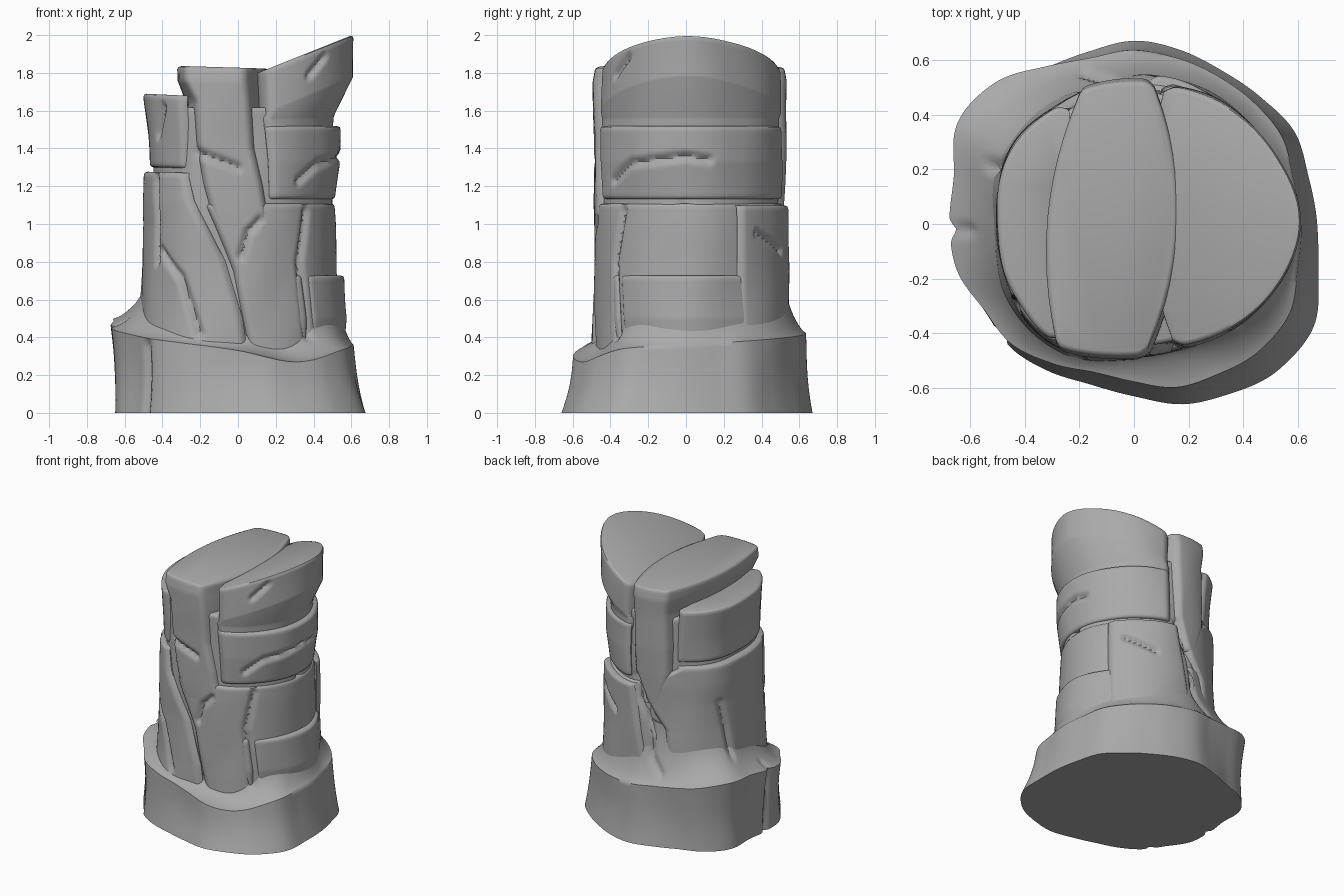
import bpy, bmesh, math
from mathutils import Vector, noise

cube = bpy.data.objects.get("Cube")
if cube:
    bpy.data.objects.remove(cube)

stone = bpy.data.materials.new("grey_stone")
stone.use_nodes = True
GREY = (0.4, 0.4, 0.4, 1)
stone.diffuse_color = GREY
stone.node_tree.nodes["Principled BSDF"].inputs["Base Color"].default_value = GREY

# Radius of the pillar every 30 degrees, starting at +x
SHAFT = [.55, .54, .54, .53, .53, .53, .5, .52, .53, .49, .5, .53]
# Foot radius every 15 degrees
FOOT = [.67, .66, .68, .66, .65, .66, .67, .65, .66, .71, .72, .65,
        .65, .66, .63, .64, .62, .6, .63, .69, .71, .75, .76, .7]
# Rim width against the foot, rim height and slope height every 30 degrees
RIM = [.91, .92, .95, .95, 1, 1.03, 1.04, 1, .95, .92, .88, .87]
RIM_Z = [.36, .38, .4, .42, .45, .5, .46, .41, .37, .33, .27, .34]
SLOPE = [.22, .14, .18, .24, .2, .16, .14, .1, .06, .05, .07, .14]

# Weathered cracks as (angle, height) paths
CRACKS = [
    [(-88, .83), (-84, .95), (-76, 1.02)],
    [(-139, .86), (-124, .72), (-112, .42)],
    [(-41, 1.07), (-48, .8), (-44, .4)],
    [(-49, 1.23), (-35, 1.32), (0, 1.36), (13, 1.34)],
    [(43, .95), (65, .86)],
    [(85, 1.15), (95, .95), (100, .6), (108, .5)],
    [(-146, 1.22), (-144, .8)],
    [(180, 0), (182, .48)],
    [(-140, 0), (-140, .36)],
    [(-115, 1.38), (-90, 1.3)],
    [(-148, 1.45), (-140, 1.58)],
    [(-48, 1.8), (-38, 1.86)],
    [(150, 1.0), (158, .6)],
]


def around(table, a):
    """Smooth periodic lookup."""
    n = len(table)
    t = (a % 360) * n / 360
    i = int(t)
    p, q, r, s = (table[(i + k) % n] for k in (-1, 0, 1, 2))
    t -= i
    return q + .5 * t * (r - p + t * (2*p - 5*q + 4*r - s + t * (3*(q - r) + s - p)))


def carve(a, z):
    """Depth removed by the nearest crack."""
    best = 1
    for path in CRACKS:
        for (a0, z0), (a1, z1) in zip(path, path[1:]):
            u = Vector(((a1 - a0) * .0092, z1 - z0))
            v = Vector((((a - a0 + 180) % 360 - 180) * .0092, z - z0))
            t = min(1, max(0, v.dot(u) / u.length_squared))
            best = min(best, (v - u * t).length)
    return .028 * max(0, 1 - best / .035) ** 1.3


def rough(a, z, r):
    c, s = math.cos(math.radians(a)), math.sin(math.radians(a))
    r += .012 * noise.noise(Vector((c * 2, s * 2, z * 2.5))) - carve(a, z)
    return c * r, s * r


def skin(name, rings):
    """Join equal rings into a closed, smooth-shaded solid."""
    bm = bmesh.new()
    loops = [[bm.verts.new(p) for p in ring] for ring in rings]
    n = len(loops[0])
    for low, high in zip(loops, loops[1:]):
        for i in range(n):
            j = (i + 1) % n
            bm.faces.new((low[i], low[j], high[j], high[i]))
    bm.faces.new(loops[0][::-1])
    bm.faces.new(loops[-1])
    bmesh.ops.recalc_face_normals(bm, faces=bm.faces)
    mesh = bpy.data.meshes.new(name)
    bm.to_mesh(mesh)
    bm.free()
    mesh.materials.append(stone)
    ob = bpy.data.objects.new(name, mesh)
    bpy.context.collection.objects.link(ob)
    bpy.ops.object.select_all(action='DESELECT')
    ob.select_set(True)
    bpy.context.view_layer.objects.active = ob
    bpy.ops.object.shade_smooth_by_angle(angle=math.radians(50))


def outline(z, tilt, size, sx, ends, bows, inset):
    """Arcs between the angle pairs, joined by bowed chords."""
    arcs = []
    for a0, a1 in zip(ends[::2], ends[1::2]):
        steps = 110 if len(ends) == 2 else 32
        arc = []
        for k in range(steps + 1):
            a = a0 + (a1 - a0) * k / steps
            edge = max(0, 1 - min(a - a0, a1 - a) / 5)
            x, y = rough(a, z + tilt * .25, around(SHAFT, a) * size - .025 * edge ** 2 - inset)
            arc.append((x * sx, y))
        arcs.append(arc)
    ring = []
    for i, arc in enumerate(arcs):
        ring += arc
        a, b = Vector(arc[-1]), Vector(arcs[(i + 1) % len(arcs)][0])
        side = Vector((b.y - a.y, a.x - b.x)).normalized()
        for k in range(1, 12):
            t = k / 12
            ring.append(tuple(a.lerp(b, t) + side * (bows[i] - inset) * 4 * t * (1 - t)))
    return [(x, y, z + tilt * (x - .15)) for x, y in ring]


def slab(name, keys, bows=(0,), soft=.018):
    """Loft of (height, tilt, size, x scale, arc angles) keys with soft rims."""
    flat = [list(k[:4]) + list(k[4]) for k in keys]
    rows = []
    for p, q in zip(flat, flat[1:]):
        n = max(1, round((q[0] - p[0]) / .016))
        rows += [[u + (v - u) * k / n for u, v in zip(p, q)] for k in range(n)]
    rows.append(flat[-1])
    rings = [outline(*r[:4], r[4:], bows, 0) for r in rows]

    def rim(r, dz, inset):
        return outline(r[0] + dz, *r[1:4], r[4:], bows, inset)
    first, last = rows[0], rows[-1]
    rings = ([rim(first, -soft, soft), rim(first, -soft * .7, soft * .3)] + rings
             + [rim(last, soft * .7, soft * .3), rim(last, soft, soft)])
    skin(name, rings)


# Flared skirt at the foot, with a rounded rim
rings = []
for level in range(33):
    ring = []
    for k in range(240):
        a = k * 1.5
        foot, lip, rz, sl, sh = (around(t, a) for t in (FOOT, RIM, RIM_Z, SLOPE, SHAFT))
        lip *= foot
        if level <= 16:
            t = level / 16
            z, r = rz * t, foot + (lip - foot) * t - .012 * math.sin(math.pi * t)
        else:
            t = (level - 16) / 16
            z, r = rz + sl * 1.8 * t ** 1.3, lip + (sh * .95 - lip) * (1 - (1 - t) ** 1.8)
        ring.append((*rough(a, z, r), z))
    rings.append(ring)
skin("flared_skirt", rings)

# Inner core seen inside the deep crevices
slab("inner_core", [(.3, 0, .93, 1, (0, 359)), (1.6, 0, .92, .97, (0, 359))])

# Lower body, split by the diagonal crevice
slab("lower_right_body", [
    (.25, 0, 1.0, 1.0, (-80, 108)), (.75, 0, .99, .96, (-93, 104)),
    (1.0, 0, .98, .95, (-106, 88)), (1.09, 0, .97, .95, (-111, 86))])
slab("lower_left_body", [
    (.25, 0, 1.03, 1.04, (112, 277)), (.5, 0, 1.0, 1.04, (110, 273)),
    (.8, 0, .98, 1.03, (108, 262)), (1.0, 0, .98, 1.01, (92, 250)),
    (1.12, 0, .98, 1.02, (91, 243)), (1.24, -.03, .97, 1.03, (118, 239))])
slab("right_buttress", [
    (.25, 0, .92, 1.08, (-62, 50)), (.5, 0, .95, 1.11, (-60, 48)),
    (.71, 0, .95, 1.08, (-58, 45))])
slab("back_panel", [
    (.43, 0, 1.03, 1.0, (31, 98)), (1.08, 0, 1.03, .97, (30, 84))])

# Layered right side under the crown
slab("right_layer", [
    (1.15, 0, .98, .95, (-68, 78)), (1.33, 0, .99, 1.0, (-70, 78)),
    (1.5, 0, .99, 1.0, (-72, 78))])

# Overhanging, tilted crown
slab("tilted_crown", [
    (1.5, 0, .97, .94, (-71, 78)), (1.56, .03, .97, .95, (-72, 78)),
    (1.58, .43, .98, 1.13, (-73, 78)), (1.8, .4, .96, 1.16, (-74, 79))], bows=(.08,))

# Tall middle slab running from front to back
slab("middle_slab", [
    (.98, 0, .98, 1, (-104, -69, 90, 106)),
    (1.2, 0, .99, 1, (-111, -74, 84, 113)),
    (1.4, 0, 1.0, 1, (-115, -80, 83, 113)),
    (1.65, 0, 1.0, 1, (-117, -82, 82, 112)),
    (1.75, -.02, 1.0, 1.07, (-122, -84, 82, 112)),
    (1.805, -.03, .98, 1.1, (-122, -84, 82, 112))], bows=(.1, .07))

# Stepped ledge on the left
slab("upper_left_ledge", [
    (1.3, -.03, .94, 1.0, (117, 237)), (1.45, -.03, .95, 1.01, (118, 238)),
    (1.64, -.05, .96, 1.04, (119, 238))])
